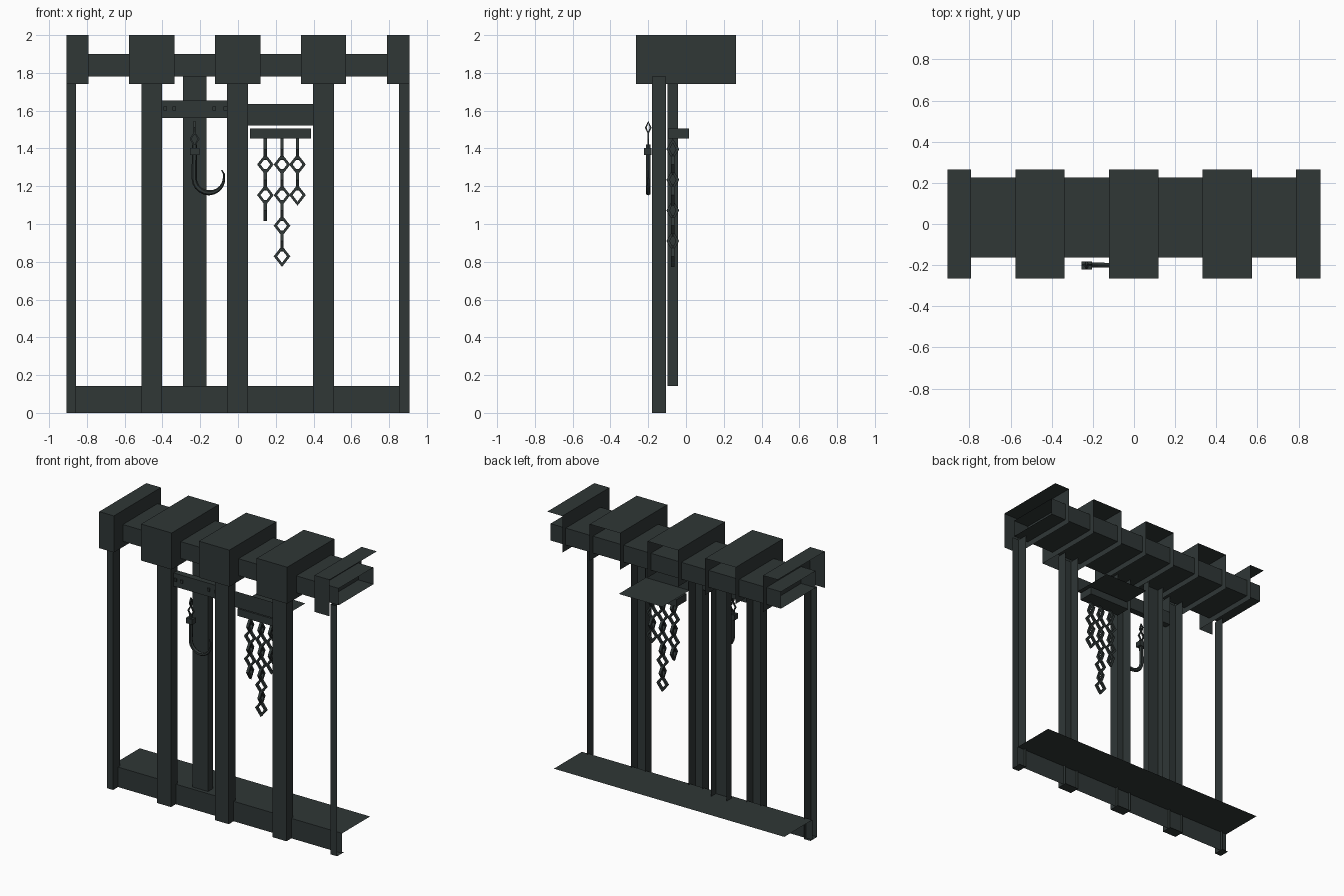
import bpy, bmesh, math
from mathutils import Vector

if "Cube" in bpy.data.objects:
    bpy.data.objects.remove(bpy.data.objects["Cube"])


def material(name, rgb):
    m = bpy.data.materials.new(name)
    m.diffuse_color = (*rgb, 1)
    m.use_nodes = True
    m.node_tree.nodes["Principled BSDF"].inputs["Base Color"].default_value = m.diffuse_color
    return m


IRON = material("dark grey green", (0.029, 0.038, 0.037))


def finish(name, bm):
    me = bpy.data.meshes.new(name)
    bm.to_mesh(me)
    bm.free()
    me.materials.append(IRON)
    ob = bpy.data.objects.new(name, me)
    bpy.context.collection.objects.link(ob)
    return ob


def box(name, x, y, z, omit=()):
    """Box between (min, max) pairs; omit lists open sides such as '+y'."""
    bm = bmesh.new()
    bmesh.ops.create_cube(bm, size=1)
    for v in bm.verts:
        v.co = [a + (c + 0.5) * (b - a) for c, (a, b) in zip(v.co, (x, y, z))]
    bm.normal_update()
    gone = []
    for f in bm.faces:
        i = max(range(3), key=lambda k: abs(f.normal[k]))
        if ("+" if f.normal[i] > 0 else "-") + "xyz"[i] in omit:
            gone.append(f)
    bmesh.ops.delete(bm, geom=gone, context="FACES")
    return finish(name, bm)


def link(name, x, y, z, w, h, t, side_on):
    """Diamond shaped chain link with a square section."""
    bm = bmesh.new()
    rings = []
    for k in range(4):
        a = k * math.pi / 2
        ring = []
        for s, d in ((1, -1), (1, 1), (0, 1), (0, -1)):
            u = math.cos(a) * (w if s else w - 1.0 * t)
            v = math.sin(a) * (h if s else h - 1.2 * t)
            n = d * t / 2
            off = Vector((n, u, v)) if side_on else Vector((u, n, v))
            ring.append(bm.verts.new(Vector((x, y, z)) + off))
        rings.append(ring)
    for k in range(4):
        a, b = rings[k], rings[(k + 1) % 4]
        for j in range(4):
            bm.faces.new((a[j], b[j], b[(j + 1) % 4], a[(j + 1) % 4]))
    bmesh.ops.recalc_face_normals(bm, faces=bm.faces)
    return finish(name, bm)


EDGE = 0.907

# top beam, a tube with open ends
box("top_beam", (-EDGE, EDGE), (-0.163, 0.227), (1.78, 1.90), ("-x", "+x"))

# caps and columns, cut in half at both ends
for i in range(5):
    c = -0.002 + (i - 2) * 0.455
    cut = ["-x"] if i == 0 else ["+x"] if i == 4 else []
    box("beam_cap", (max(c - 0.12, -EDGE), min(c + 0.12, EDGE)),
        (-0.265, 0.265), (1.74, 2.0), cut + ["+y", "-z"])
    box("column", (max(c - 0.055, -EDGE), min(c + 0.055, EDGE)),
        (-0.18, -0.105), (0, 1.78), cut + ["+y", "+z"])

# recessed column behind the hook
box("back_column", (-0.29, -0.167), (-0.098, -0.043), (0.142, 1.78), ("+y", "+z", "-z"))

# base and window lintel, each a front face and one ledge
box("base", (-EDGE, EDGE), (-0.125, 0.19), (0, 0.142), ("-x", "+x", "+y", "-z"))
box("lintel", (0.053, 0.397), (-0.115, 0.19), (1.522, 1.635), ("-x", "+x", "+y", "+z"))

# cross board with bolts
box("cross_board", (-0.402, -0.057), (-0.15, -0.105), (1.56, 1.655), ("-x", "+x"))
for x in (-0.385, -0.337, -0.125, -0.067):
    box("bolt", (x - 0.009, x + 0.009), (-0.158, -0.15), (1.6, 1.622), ("+y",))

# chain bar and hanging chains
box("chain_bar", (0.063, 0.387), (-0.095, 0.015), (1.453, 1.505))
for x, n in ((0.145, 5), (0.233, 8), (0.315, 4)):
    for k in range(n):
        side = k % 2 == 0
        link("chain_link", x, -0.07, 1.396 - 0.081 * k,
             0.034 if side else 0.044, 0.056, 0.018, side)

# hook with short chain
HX, HY = -0.23, -0.2
link("hook_link", HX, HY, 1.51, 0.018, 0.036, 0.01, True)
link("hook_link", HX, HY, 1.45, 0.026, 0.042, 0.01, False)
box("hook_collar", (HX - 0.025, HX + 0.025), (HY - 0.022, HY + 0.018), (1.365, 1.402))

path = [(HX, 1.42), (-0.231, 1.3)]
for k in range(11):
    a = math.pi * (1 + k / 10)
    path.append((-0.153 + 0.079 * math.cos(a), 1.242 + 0.077 * math.sin(a)))
path += [(-0.074, 1.265), (-0.087, 1.286)]
bm = bmesh.new()
prev = None
last = len(path) - 1
for i, (x, z) in enumerate(path):
    p, q = path[max(i - 1, 0)], path[min(i + 1, last)]
    t = Vector((q[0] - p[0], 0, q[1] - p[1])).normalized()
    n = Vector((t.z, 0, -t.x))
    r = 0.014 if i < 8 else 0.014 - 0.011 * (i - 7) / (last - 7)
    ring = [bm.verts.new(Vector((x, HY, z)) + r * math.cos(k * math.pi / 3) * n
            + Vector((0, r * math.sin(k * math.pi / 3), 0))) for k in range(6)]
    if prev:
        for k in range(6):
            bm.faces.new((prev[k], prev[(k + 1) % 6], ring[(k + 1) % 6], ring[k]))
    else:
        bm.faces.new(ring)
    prev = ring
bm.faces.new(prev)
bmesh.ops.recalc_face_normals(bm, faces=bm.faces)
finish("hook", bm)
